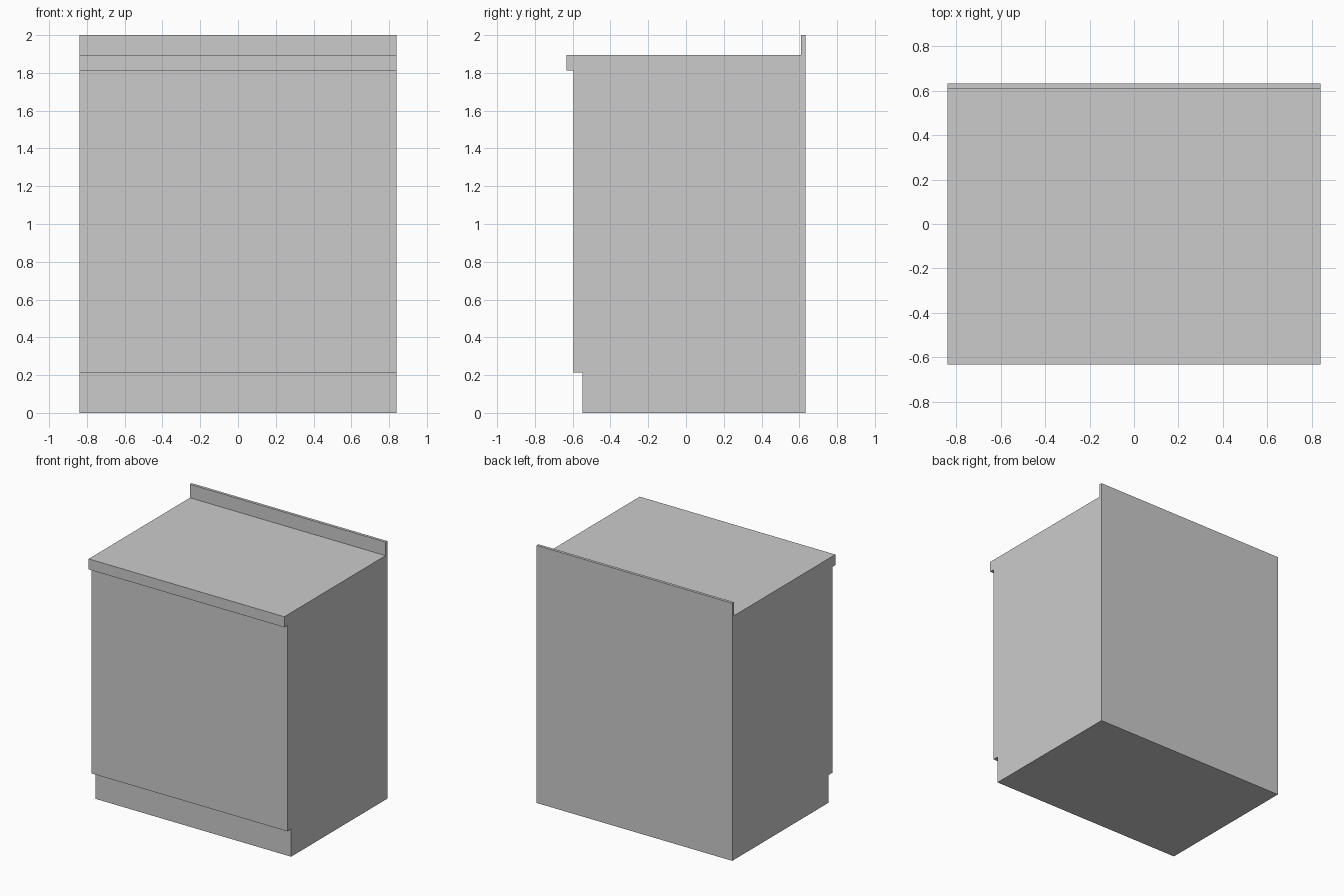
import bpy
import bmesh

if "Cube" in bpy.data.objects:
    bpy.data.objects.remove(bpy.data.objects["Cube"])

HALF_WIDTH = 0.84

# Side profile (y, z): recessed plinth, cabinet front, worktop lip, upstand, back
PROFILE = [
    (-0.548, 0.0), (-0.548, 0.215),
    (-0.595, 0.215), (-0.595, 1.813),
    (-0.632, 1.813), (-0.632, 1.895),
    (0.61, 1.895), (0.61, 2.0),
    (0.632, 2.0), (0.632, 0.0),
]


def extrude_profile(name, profile, half_width):
    bm = bmesh.new()
    face = bm.faces.new([bm.verts.new((-half_width, y, z)) for y, z in profile])
    result = bmesh.ops.extrude_face_region(bm, geom=[face], use_keep_orig=True)
    moved = [v for v in result["geom"] if isinstance(v, bmesh.types.BMVert)]
    bmesh.ops.translate(bm, verts=moved, vec=(2 * half_width, 0, 0))
    bmesh.ops.recalc_face_normals(bm, faces=bm.faces[:])
    mesh = bpy.data.meshes.new(name)
    bm.to_mesh(mesh)
    bm.free()
    obj = bpy.data.objects.new(name, mesh)
    bpy.context.collection.objects.link(obj)
    return obj


# Base cabinet with worktop and upstand, one continuous solid
extrude_profile("base_cabinet", PROFILE, HALF_WIDTH)
